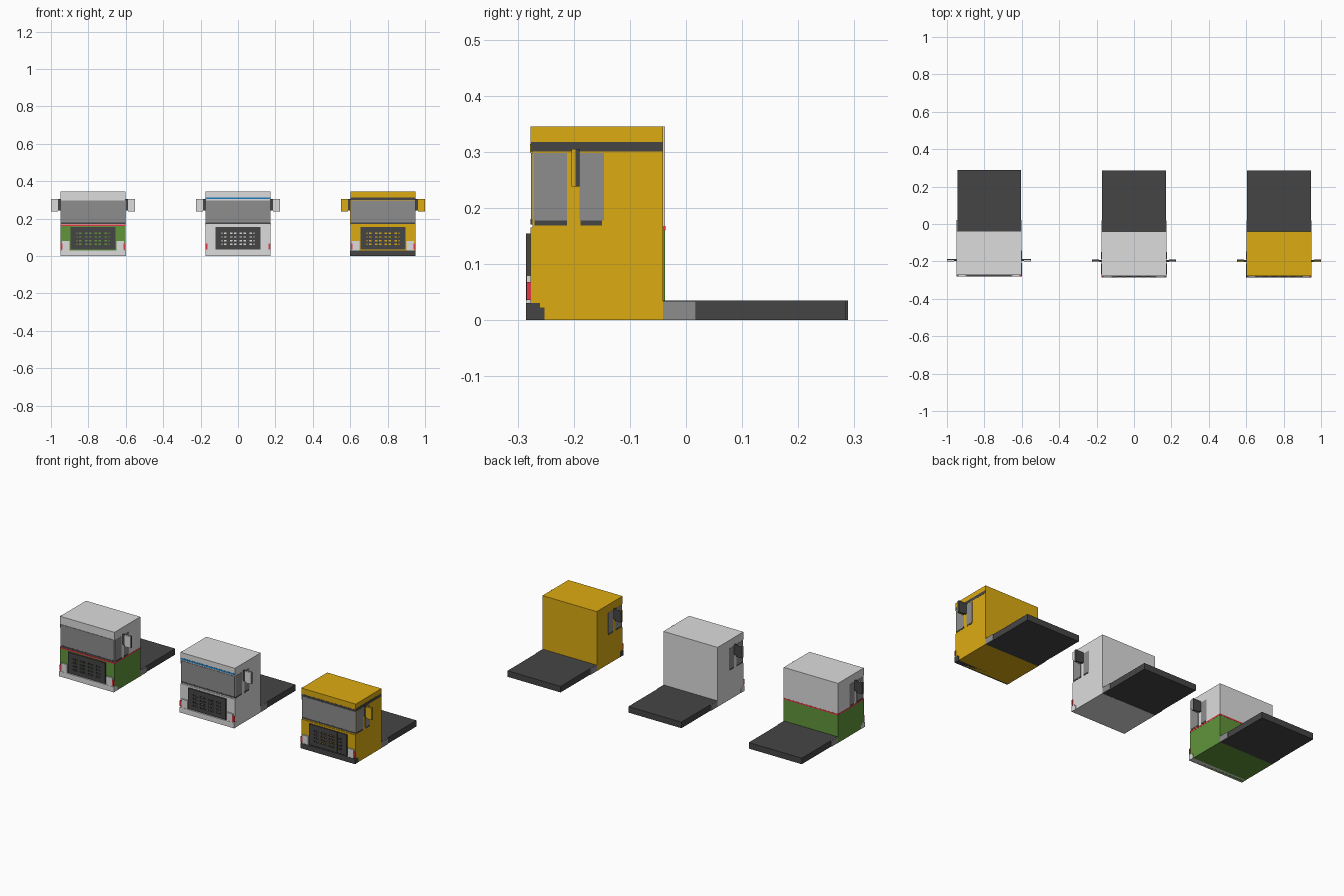
import bpy, bmesh

if "Cube" in bpy.data.objects:
    bpy.data.objects.remove(bpy.data.objects["Cube"])


def mat(name, r, g, b):
    m = bpy.data.materials.new(name)
    m.diffuse_color = (r, g, b, 1)
    m.use_nodes = True
    m.node_tree.nodes["Principled BSDF"].inputs["Base Color"].default_value = m.diffuse_color
    return m


WHITE = mat("white", 0.72, 0.72, 0.72)
YELLOW = mat("golden yellow", 0.72, 0.41, 0.006)
GREEN = mat("green", 0.12, 0.30, 0.042)
DARK = mat("dark grey", 0.06, 0.06, 0.06)
GLASS = mat("glass grey", 0.27, 0.27, 0.27)
RED = mat("red", 0.75, 0.04, 0.06)
BLUE = mat("blue", 0.01, 0.2, 0.52)


def boxes(name, material, spans, origin):
    """One object made of boxes given as (x0, x1, y0, y1, z0, z1)."""
    bm = bmesh.new()
    for x0, x1, y0, y1, z0, z1 in spans:
        vs = bmesh.ops.create_cube(bm, size=1)["verts"]
        for v in vs:
            v.co = (x1 if v.co.x > 0 else x0,
                    y1 if v.co.y > 0 else y0,
                    z1 if v.co.z > 0 else z0)
    mesh = bpy.data.meshes.new(name)
    bm.to_mesh(mesh)
    bm.free()
    mesh.materials.append(material)
    ob = bpy.data.objects.new(name, mesh)
    ob.location = origin
    bpy.context.collection.objects.link(ob)
    return ob


def both(*spans):
    """Spans on the right side plus their mirror images on the left."""
    return [s for a in spans for s in (a, (-a[1], -a[0], *a[2:]))]


def truck(label, x, y, lower, upper, bumper, belt=None, brow=None, brow_z=(0.305, 0.314)):
    o = (x, y, 0)

    def part(name, material, spans):
        return boxes(f"{label}_{name}", material, spans, o)

    W, F, B = 0.174, -0.277, -0.041

    # Cab: lower body, upper body slightly set back, roof
    part("cab_lower", lower, [(-W, W, F, B, 0, 0.165)])
    part("cab_upper", upper, [(-W, W, -0.274, B, 0.165, 0.300)])
    part("roof", upper, [(-W, W, F, B, 0.300, 0.345)])

    # Windscreen with dark sill, and side windows
    part("windscreen", GLASS, [(-0.172, 0.172, -0.2765, -0.272, 0.180, 0.298)])
    part("windscreen_sill", DARK, [(-0.172, 0.172, -0.2768, -0.272, 0.171, 0.180)])
    part("side_windows", GLASS, both((W - 0.001, W + 0.001, -0.272, -0.212, 0.178, 0.298),
                                     (W - 0.001, W + 0.001, -0.190, -0.146, 0.178, 0.298)))
    part("window_sills", DARK, both((W - 0.001, W + 0.0012, -0.270, -0.212, 0.169, 0.178),
                                    (W - 0.001, W + 0.0012, -0.188, -0.150, 0.169, 0.178)))

    # Stripes
    if belt:
        part("belt_stripe", belt, [(-W - 0.0006, W + 0.0006, F - 0.0008, B + 0.0008, 0.160, 0.168)])
    if brow:
        part("brow_stripe", brow, [(-W, W, F - 0.001, F + 0.002, *brow_z)])

    # Grille lattice
    bars = []
    for i in range(5):
        c = -0.104 + i * 0.052
        w = 0.016 if i in (0, 4) else 0.009
        bars.append((c - w, c + w, -0.285, F + 0.001, 0.035, 0.155))
    for i in range(4):
        c = -0.078 + i * 0.052
        bars.append((c - 0.004, c + 0.004, -0.284, F + 0.001, 0.04, 0.15))
    for z0, z1 in ((0.035, 0.058), (0.066, 0.078), (0.086, 0.098), (0.106, 0.118), (0.126, 0.155)):
        bars.append((-0.118, 0.118, -0.2845, F + 0.001, z0, z1))
    part("grille", DARK, bars)

    # Bumper with stepped wrap-round ends
    part("bumper", bumper, [(-W - 0.001, W + 0.001, -0.285, -0.260, -0.0, 0.031),
                            (-W - 0.0008, W + 0.0008, -0.262, -0.252, 0.0, 0.023)])

    # Headlights and red corner lamps
    part("headlights", WHITE, both((0.126, 0.165, -0.284, F + 0.001, 0.031, 0.080)))
    part("corner_lamps", RED, both((0.162, 0.1745, -0.2845, F + 0.001, 0.036, 0.068)))

    # Mirrors: coloured front shell, dark back and arm
    part("mirror_shells", upper, both((0.188, 0.225, -0.204, -0.197, 0.238, 0.305)))
    part("mirror_backs", DARK, both((0.188, 0.225, -0.197, -0.190, 0.238, 0.305),
                                    (0.172, 0.190, -0.202, -0.192, 0.245, 0.305)))

    # Chassis bed and grey side plates behind the cab
    part("chassis", DARK, [(-0.170, 0.170, B - 0.002, 0.285, 0, 0.035)])
    part("chassis_side_plates", GLASS, both((0.168, 0.174, B, 0.018, 0.0005, 0.0345)))


truck("green_truck", -0.775, 0.004, GREEN, WHITE, WHITE, belt=RED)
truck("white_truck", 0.0, 0.0, WHITE, WHITE, WHITE, brow=BLUE)
truck("yellow_truck", 0.775, 0.0, YELLOW, YELLOW, DARK, brow=DARK, brow_z=(0.299, 0.312))

# Dark roof-line stripe on the yellow truck's outer side
boxes("yellow_truck_side_stripe", DARK, [(0.173, 0.1745, -0.276, -0.042, 0.301, 0.318)], (0.775, 0, 0))
